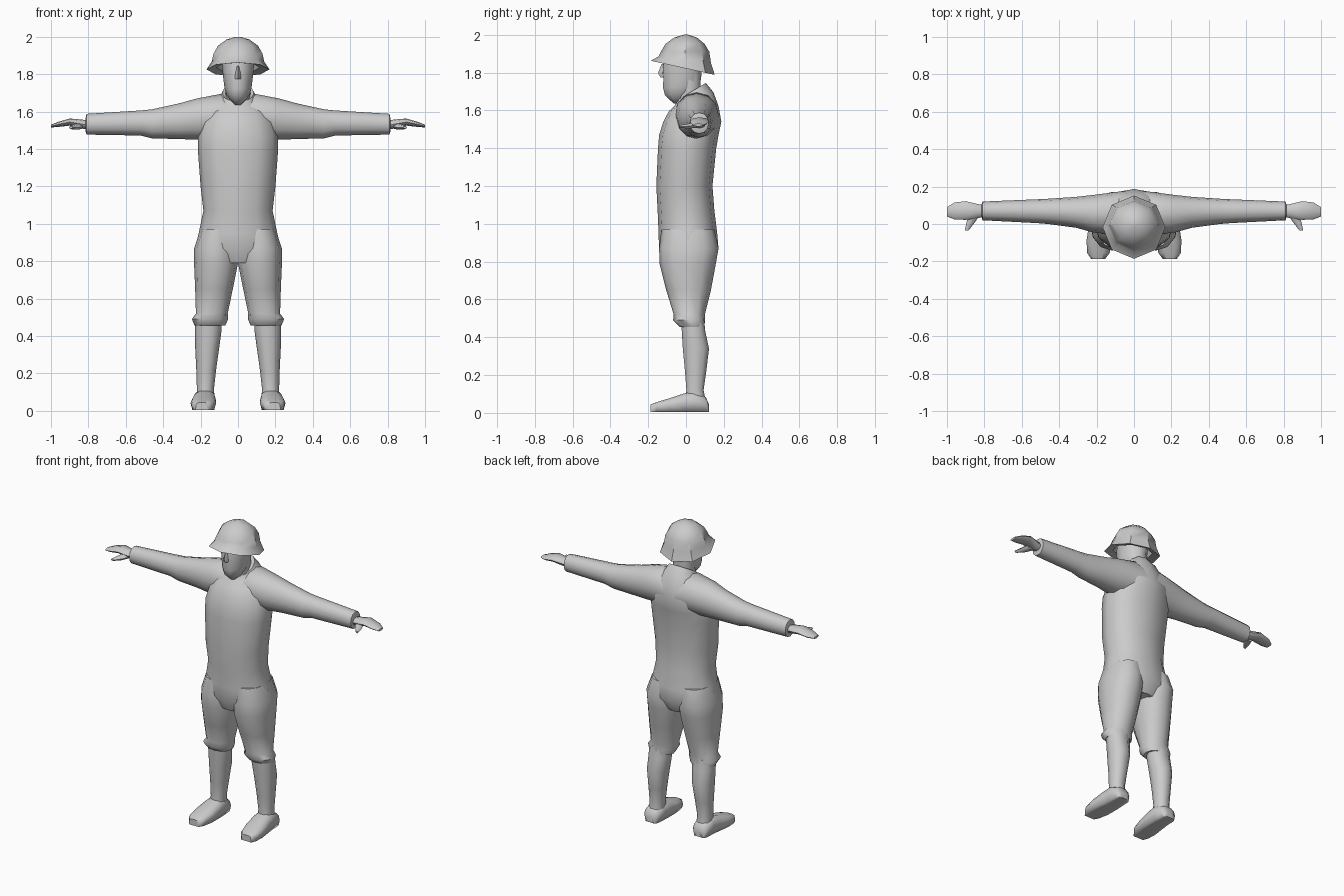
import bpy, bmesh, math


def finish(name, bm, mirror=False, angle=55):
    bmesh.ops.recalc_face_normals(bm, faces=bm.faces)
    me = bpy.data.meshes.new(name)
    bm.to_mesh(me)
    bm.free()
    ob = bpy.data.objects.new(name, me)
    bpy.context.collection.objects.link(ob)
    bpy.ops.object.select_all(action='DESELECT')
    ob.select_set(True)
    bpy.context.view_layer.objects.active = ob
    bpy.ops.object.shade_smooth_by_angle(angle=math.radians(angle))
    if mirror:
        ob.modifiers.new("Mirror", 'MIRROR').use_mirror_merge = False
    return ob


def loft(name, axis, rings, n=12, power=2.2, mirror=False, angle=55):
    """Ring: position on axis, min/max of the two other axes, optional tilt."""
    bm = bmesh.new()
    loops = []
    for r in rings:
        p, a0, a1, b0, b1 = r[:5]
        tilt = r[5] if len(r) > 5 else 0
        loop = []
        for i in range(n):
            t = 2 * math.pi * i / n
            c, s = math.cos(t), math.sin(t)
            c = math.copysign(abs(c) ** (2 / power), c)
            s = math.copysign(abs(s) ** (2 / power), s)
            a = (a0 + a1) / 2 + c * (a1 - a0) / 2
            b = (b0 + b1) / 2 + s * (b1 - b0) / 2
            q = p + tilt * s * (b1 - b0) / 2
            co = {'x': (q, a, b), 'y': (a, q, b), 'z': (a, b, q)}[axis]
            loop.append(bm.verts.new(co))
        loops.append(loop)
    for l0, l1 in zip(loops, loops[1:]):
        for i in range(n):
            j = (i + 1) % n
            bm.faces.new((l0[i], l0[j], l1[j], l1[i]))
    bm.faces.new(loops[0])
    bm.faces.new(loops[-1])
    return finish(name, bm, mirror, angle)


# Coat body, ending in a tilted collar
loft("coat_body", 'z', [
    (0.79, -.16, .16, -.11, .13), (0.87, -.23, .23, -.143, .172),
    (0.95, -.21, .21, -.145, .165), (1.07, -.185, .185, -.15, .15),
    (1.20, -.20, .20, -.157, .14), (1.40, -.215, .215, -.148, .16),
    (1.47, -.215, .215, -.142, .172), (1.54, -.20, .20, -.12, .187),
    (1.61, -.165, .165, -.09, .172, .1), (1.66, -.11, .11, -.06, .145, .35),
    (1.70, -.085, .085, -.045, .105, .6), (1.69, -.072, .072, -.035, .092, .6)])

# Shoulders and sleeves
loft("sleeve", 'x', [
    (0, -.06, .18, 1.46, 1.65), (.09, -.06, .172, 1.452, 1.695),
    (.22, -.045, .155, 1.45, 1.67), (.31, -.02, .145, 1.453, 1.645),
    (.46, 0, .135, 1.457, 1.612), (.52, .005, .132, 1.472, 1.606),
    (.81, .02, .12, 1.477, 1.588), (.815, .04, .105, 1.495, 1.565)],
    power=2.1, mirror=True)

# Hands and thumbs
loft("hand", 'x', [
    (.80, .04, .10, 1.503, 1.552), (.84, .03, .108, 1.51, 1.558),
    (.90, .022, .122, 1.525, 1.563), (.96, .025, .115, 1.518, 1.546),
    (1.0, .04, .09, 1.515, 1.53)], n=8, mirror=True)
loft("thumb", 'y', [
    (.055, .82, .88, 1.505, 1.54), (.01, .85, .895, 1.502, 1.53),
    (-.035, .885, .905, 1.508, 1.522)], n=6, mirror=True)

# Trouser legs gathered below the knee
loft("trouser_leg", 'z', [
    (.97, .01, .20, -.13, .15), (.87, 0, .234, -.142, .172),
    (.79, 0, .235, -.14, .158), (.65, .028, .229, -.105, .132),
    (.52, .055, .225, -.065, .10), (.49, .053, .247, -.068, .10),
    (.455, .068, .232, -.035, .098), (.46, .09, .22, -.02, .09)],
    mirror=True)

# Boot shafts
loft("boot_shaft", 'z', [
    (.50, .085, .228, -.03, .098), (.43, .088, .23, -.025, .105),
    (.34, .10, .229, -.02, .125), (.22, .117, .223, -.008, .11),
    (.12, .128, .22, 0, .095), (.05, .125, .222, -.01, .11)],
    n=10, mirror=True)

# Feet
foot = loft("boot_foot", 'y', [
    (.122, .145, .21, 0, .045), (.105, .125, .232, 0, .085),
    (.04, .12, .235, 0, .115), (-.01, .117, .242, .003, .105),
    (-.09, .117, .254, .006, .078), (-.155, .13, .25, .01, .058),
    (-.188, .155, .228, .014, .045)], n=10, power=2.6, mirror=True)
# Flatten the soles
for v in foot.data.vertices:
    if v.co.z < .032:
        v.co.z = .004

# Neck and head
loft("neck", 'z', [
    (1.60, -.06, .06, -.05, .08), (1.70, -.066, .066, -.045, .08),
    (1.80, -.07, .07, -.05, .08)], n=10)
loft("head", 'z', [
    (1.635, -.015, .015, -.065, -.03), (1.665, -.045, .045, -.09, .02, .15),
    (1.69, -.062, .062, -.116, .05, .1), (1.72, -.071, .071, -.126, .075),
    (1.77, -.078, .078, -.125, .085), (1.83, -.084, .084, -.128, .09),
    (1.90, -.09, .09, -.11, .09)], n=10, power=2)
loft("nose", 'z', [
    (1.775, -.018, .018, -.135, -.10), (1.797, -.015, .015, -.148, -.10),
    (1.845, -.008, .008, -.13, -.10)], n=4, power=2)

# Eight-sided helmet with a flared, tilted brim and hollow underside
loft("helmet", 'z', [
    (1.90, -.10, .10, -.12, .10), (1.835, -.115, .115, -.135, .11, -.22),
    (1.825, -.168, .168, -.186, .152, -.22),
    (1.868, -.14, .14, -.146, .132, -.12), (1.91, -.131, .131, -.133, .123),
    (1.952, -.107, .107, -.108, .098), (1.985, -.062, .062, -.062, .058),
    (2.0, -.012, .012, -.012, .012)], n=8, power=2, angle=40)
